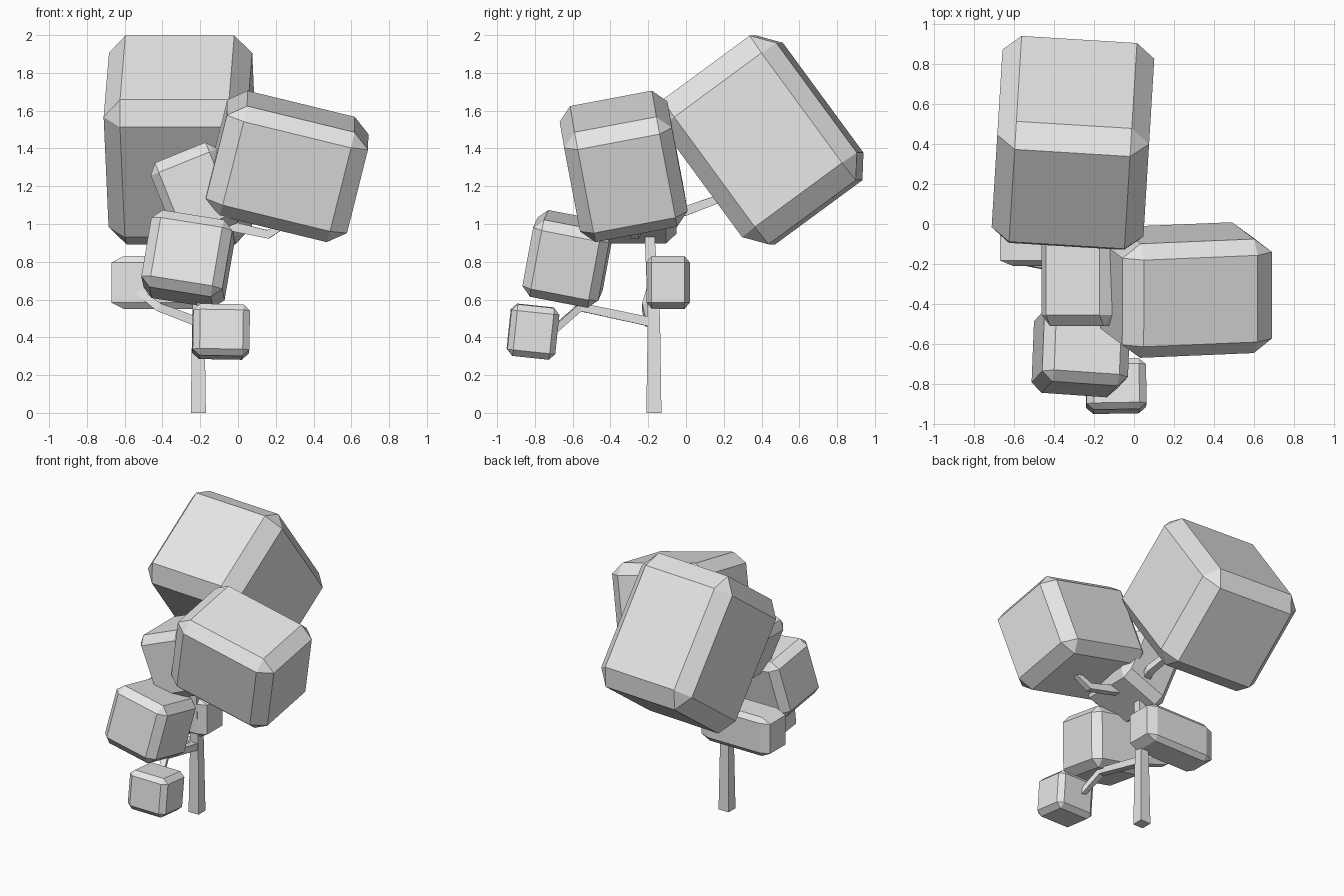
import bpy, bmesh
from math import radians
from mathutils import Vector, Matrix, Euler

if "Cube" in bpy.data.objects:
    bpy.data.objects.remove(bpy.data.objects["Cube"])

grey = bpy.data.materials.new("plain_grey")
grey.diffuse_color = (0.8, 0.8, 0.8, 1)
grey.use_nodes = True
grey.node_tree.nodes["Principled BSDF"].inputs["Base Color"].default_value = grey.diffuse_color


def finish(name, bm):
    bmesh.ops.recalc_face_normals(bm, faces=bm.faces)
    me = bpy.data.meshes.new(name)
    bm.to_mesh(me)
    bm.free()
    me.materials.append(grey)
    ob = bpy.data.objects.new(name, me)
    bpy.context.collection.objects.link(ob)
    return ob


def leaf_block(name, centre, size, rot):
    """Chamfered block, scaled after bevelling so the chamfers stretch with it."""
    bm = bmesh.new()
    bmesh.ops.create_cube(bm, size=1)
    bmesh.ops.bevel(bm, geom=bm.edges[:], offset=0.12, segments=1, affect='EDGES')
    bm.transform(Matrix.LocRotScale(Vector(centre), Euler([radians(a) for a in rot]), Vector(size)))
    finish(name, bm)


def limb(name, points):
    """Square tube through (x, y, z, width) points."""
    bm = bmesh.new()
    pts = [Vector(p[:3]) for p in points]
    rings = []
    for i, p in enumerate(points):
        d = (pts[min(i + 1, len(pts) - 1)] - pts[max(i - 1, 0)]).normalized()
        ref = Vector((0, 1, 0)) if abs(d.y) < 0.7 else Vector((0, 0, 1))
        a = ref.cross(d).normalized()
        b = d.cross(a)
        h = p[3] / 2
        rings.append([bm.verts.new(pts[i] + a * u * h + b * v * h)
                      for u, v in ((-1, -1), (1, -1), (1, 1), (-1, 1))])
    for r, s in zip(rings, rings[1:]):
        for k in range(4):
            bm.faces.new((r[k], r[(k + 1) % 4], s[(k + 1) % 4], s[k]))
    bm.faces.new(rings[0])
    bm.faces.new(rings[-1])
    finish(name, bm)


# Foliage blocks
leaf_block("foliage_back_top", (-0.305, 0.405, 1.445), (0.76, 0.755, 0.95), (36.3, 0, -3.5))
leaf_block("foliage_right", (0.26, -0.33, 1.305), (0.77, 0.58, 0.61), (11, 13.7, 2.4))
leaf_block("foliage_middle", (-0.22, -0.28, 1.165), (0.38, 0.46, 0.46), (0, -22, 0))
leaf_block("foliage_front", (-0.265, -0.625, 0.815), (0.435, 0.41, 0.42), (-11, 9, -4))
leaf_block("foliage_front_low", (-0.09, -0.81, 0.43), (0.30, 0.255, 0.275), (-6, 1, 1))
leaf_block("foliage_left_low", (-0.395, -0.095, 0.69), (0.55, 0.23, 0.28), (0, 0, 0))

# Trunk and branches
limb("trunk", [(-0.21, -0.17, 0, 0.08), (-0.21, -0.17, 0.5, 0.065), (-0.21, -0.195, 1.0, 0.05)])
limb("branch_front", [(-0.21, -0.18, 0.48, 0.05), (-0.19, -0.56, 0.56, 0.045),
                      (-0.13, -0.72, 0.42, 0.035)])
limb("branch_front_fork", [(-0.19, -0.55, 0.55, 0.045), (-0.23, -0.62, 0.68, 0.03)])
limb("branch_left", [(-0.21, -0.19, 0.48, 0.05), (-0.42, -0.21, 0.56, 0.045),
                     (-0.54, -0.19, 0.65, 0.035)])
limb("branch_right", [(-0.15, -0.25, 1.02, 0.05), (0.0, -0.26, 0.98, 0.05),
                      (0.16, -0.27, 0.945, 0.045), (0.28, -0.28, 1.02, 0.035)])
limb("branch_back", [(-0.2, -0.2, 1.02, 0.05), (-0.14, 0.0, 1.07, 0.05), (-0.18, 0.22, 1.15, 0.04)])
